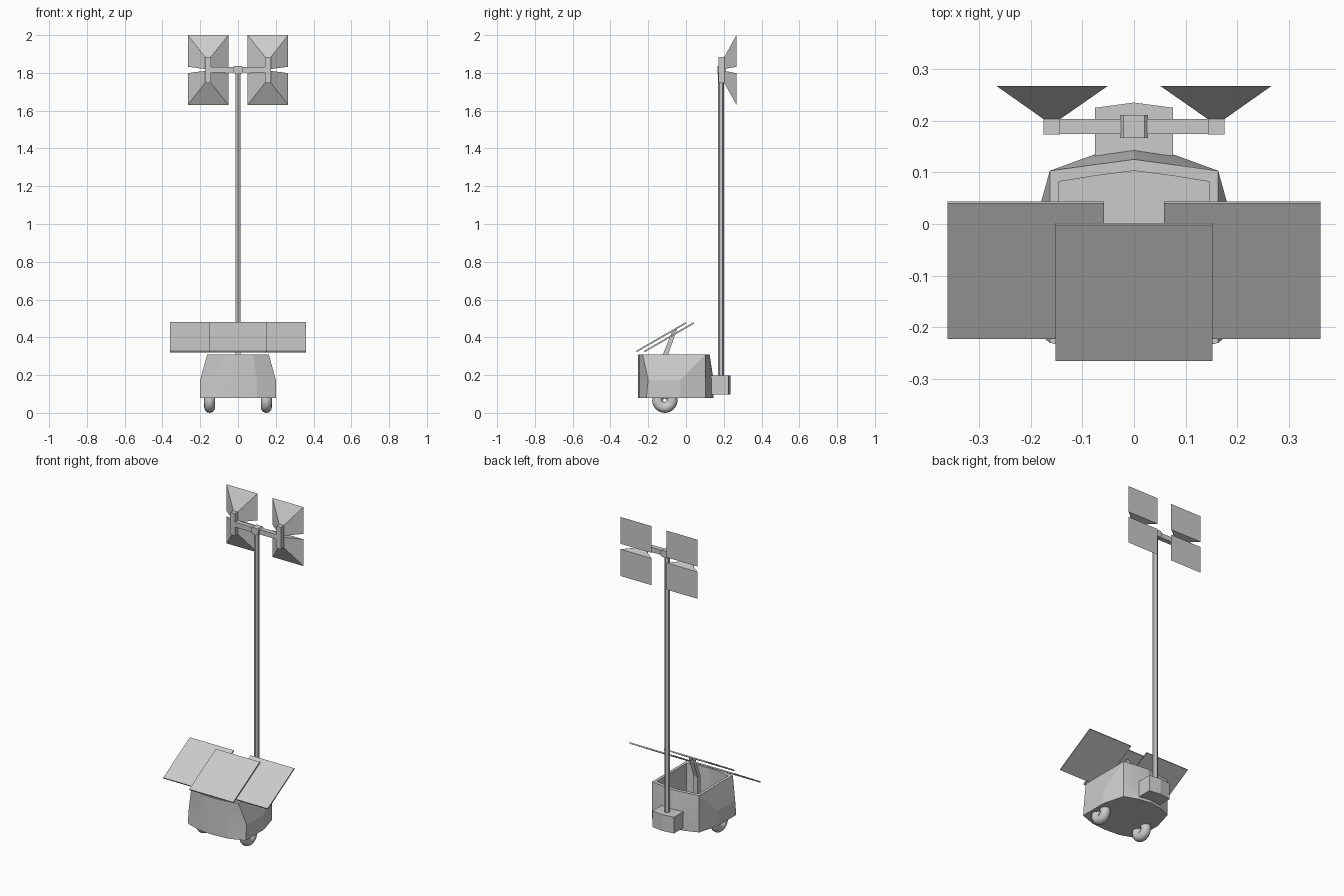
import bpy, bmesh, math
from mathutils import Matrix

if "Cube" in bpy.data.objects:
    bpy.data.objects.remove(bpy.data.objects["Cube"])


def finish(name, bm, smooth=None):
    bmesh.ops.remove_doubles(bm, verts=bm.verts[:], dist=1e-5)
    bmesh.ops.recalc_face_normals(bm, faces=bm.faces[:])
    me = bpy.data.meshes.new(name)
    bm.to_mesh(me)
    bm.free()
    ob = bpy.data.objects.new(name, me)
    bpy.context.collection.objects.link(ob)
    if smooth:
        bpy.ops.object.select_all(action='DESELECT')
        bpy.context.view_layer.objects.active = ob
        ob.select_set(True)
        bpy.ops.object.shade_smooth_by_angle(angle=math.radians(smooth))
    return ob


def loft(name, rings, smooth=None):
    """Skin a list of equal-length 3D rings and cap both ends."""
    bm = bmesh.new()
    vs = [[bm.verts.new(p) for p in r] for r in rings]
    n = len(rings[0])
    for a, b in zip(vs, vs[1:]):
        for i in range(n):
            j = (i + 1) % n
            bm.faces.new((a[i], a[j], b[j], b[i]))
    bm.faces.new(vs[0])
    bm.faces.new(vs[-1])
    return finish(name, bm, smooth)


def rect_y(x0, x1, z0, z1, y):
    return [(x0, y, z0), (x1, y, z0), (x1, y, z1), (x0, y, z1)]


def box(name, x, y, z):
    return loft(name, [rect_y(*x, *z, y[0]), rect_y(*x, *z, y[1])])


def outline(half, z):
    """Mirror a half plan outline (front centre to back centre) across x."""
    pts = half + [(-x, y) for x, y in half[-2:0:-1]]
    return [(x, y, z) for x, y in pts]


# Open-topped cart body: bottom, shoulder, rim, inner rim, floor
back = [(.2, -.03), (.163, .103), (.075, .135), (0, .146)]
bottom = [(0, -.254), (.1, -.246), (.2, -.21)] + back
shoulder = [(0, -.254), (.1, -.246), (.2, -.20)] + back
rim = [(0, -.254), (.08, -.246), (.163, -.23), (.163, .103), (.163, .103),
       (.075, .115), (0, .125)]
inner = [(0, -.234), (.075, -.226), (.145, -.21), (.145, .082), (.145, .082),
         (.07, .094), (0, .103)]
loft("cart_body", [outline(bottom, .08), outline(shoulder, .175),
                   outline(rim, .31), outline(inner, .31),
                   outline(inner, .11)], 11)

# Mast socket at the back of the cart
socket = [(0, .12), (.075, .12), (.075, .225), (0, .235)]
loft("mast_socket", [outline(socket, .097), outline(socket, .198)])

# Wheels
for side, s in (("left", -1), ("right", 1)):
    bm = bmesh.new()
    N, M = 32, 16
    grid = []
    for i in range(N):
        a = math.tau * i / N
        row = []
        for j in range(M):
            b = math.tau * j / M
            r = .038 + .029 * math.cos(b)
            row.append(bm.verts.new((s * .15 + .029 * math.sin(b),
                                     -.112 + r * math.cos(a),
                                     .067 + r * math.sin(a))))
        grid.append(row)
    for i in range(N):
        for j in range(M):
            k, l = (i + 1) % N, (j + 1) % M
            bm.faces.new((grid[i][j], grid[k][j], grid[k][l], grid[i][l]))
    finish(side + "_wheel", bm, 60)

# Hexagonal mast with a vertex on the y axis
bm = bmesh.new()
bmesh.ops.create_cone(bm, cap_ends=True, segments=6, radius1=.0155,
                      radius2=.0155, depth=1.65,
                      matrix=Matrix.Translation((0, .186, .995)))
finish("mast", bm)

# Chamfered mast cap
cap = [(.02, -.02), (.027, -.013), (.027, .013), (.02, .02),
       (-.02, .02), (-.027, .013), (-.027, -.013), (-.02, -.02)]
loft("mast_cap", [[(x, y, 1.816 + z) for x, z in cap] for y in (.166, .211)])

# Crossbar, lamp posts and four pyramid lamps
box("crossbar", (-.145, .145), (.174, .203), (1.801, 1.831))
for side, s in (("left", -1), ("right", 1)):
    box(side + "_lamp_post", (s * .143, s * .175), (.173, .203), (1.746, 1.885))
    for level, t in (("upper", 1), ("lower", -1)):
        c = 1.8155
        loft(f"{side}_{level}_lamp", [
            rect_y(s * .143, s * .175, c + t * .005, c + t * .0695, .203),
            rect_y(s * .051, s * .266, c + t * .017, c + t * .1845, .267)])


# Tilted solar panels
def panel(name, x0, x1, y0, y1):
    t = .008
    prof = [(y0, .317 + t * .5), (y1, .469 + t * .5)]
    n = (-.5 * t, .866 * t)
    pts = prof + [(y + n[0], z + n[1]) for y, z in prof[::-1]]
    loft(name, [[(x, y, z) for y, z in pts] for x in (x0, x1)])


panel("centre_panel", -.152, .152, -.261, .002)
panel("left_panel", -.361, -.058, -.219, .044)
panel("right_panel", .058, .361, -.219, .044)

# Bent panel strut rising from the cart floor
strut = [(-.122, .11), (-.094, .11), (-.094, .31), (-.047, .445),
         (-.073, .432), (-.122, .31)]
loft("panel_strut", [[(x, y, z) for y, z in strut] for x in (-.014, .014)])
